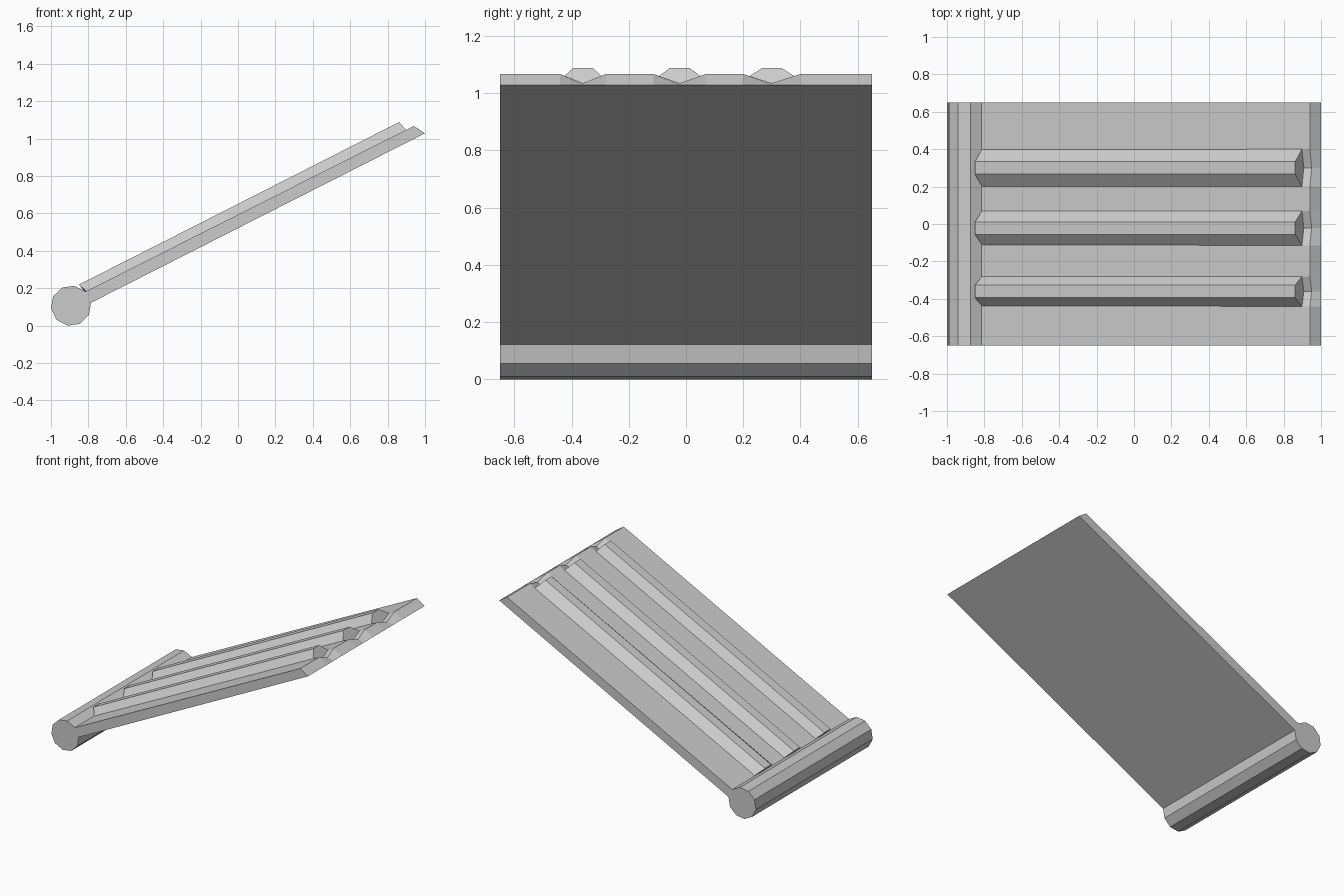
import bpy, bmesh, math

if "Cube" in bpy.data.objects:
    bpy.data.objects.remove(bpy.data.objects["Cube"])


def loft(name, sections):
    """Skin a closed solid through matching cross-sections."""
    bm = bmesh.new()
    rings = [[bm.verts.new(p) for p in s] for s in sections]
    n = len(rings[0])
    for a, b in zip(rings, rings[1:]):
        for i in range(n):
            j = (i + 1) % n
            bm.faces.new((a[i], a[j], b[j], b[i]))
    bm.faces.new(rings[0])
    bm.faces.new(rings[-1])
    bmesh.ops.recalc_face_normals(bm, faces=bm.faces)
    mesh = bpy.data.meshes.new(name)
    bm.to_mesh(mesh)
    bm.free()
    ob = bpy.data.objects.new(name, mesh)
    bpy.context.collection.objects.link(ob)
    return ob


HALF = 0.65
# rib centre y, half width
ribs = [(-0.36, 0.08), (-0.022, 0.092), (0.30, 0.10)]

# ten-sided hinge barrel
R, CX, CZ = 0.108, -0.893, 0.106
ring = [(CX + R * math.cos(math.radians(8.5 + 36 * i)),
         CZ + R * math.sin(math.radians(8.5 + 36 * i))) for i in range(10)]
loft("hinge_barrel", [[(x, y, z) for x, z in ring] for y in (-HALF, HALF)])

# sloping slab growing out of one barrel side, with a V notch beyond each rib
low, high = ring[0], ring[1]
plain = [high, (0.898, 1.046), (0.94, 1.067), (1.0, 1.028), low]
notch = [high, (0.908, 1.016), (0.95, 1.035), (1.0, 1.028), low]
stations = [(-HALF, plain)]
for c, w in ribs:
    stations += [(c - w, plain), (c, notch), (c + w, plain)]
stations.append((HALF, plain))
loft("flap_slab", [[(x, y, z) for x, z in prof] for y, prof in stations])

# raised ribs: flat top, sloped sides, pointed underside sunk in the slab
FLAT = 0.034
ends = [((-0.85, 0.219), (-0.812, 0.182), (-0.80, 0.155)),
        ((0.862, 1.088), (0.898, 1.046), (0.908, 1.016))]
for k, (c, w) in enumerate(ribs):
    sections = []
    for top, side, under in ends:
        sections.append([(top[0], c - FLAT, top[1]), (top[0], c + FLAT, top[1]),
                         (side[0], c + w, side[1]), (under[0], c, under[1]),
                         (side[0], c - w, side[1])])
    loft(f"rib_{k + 1}", sections)
